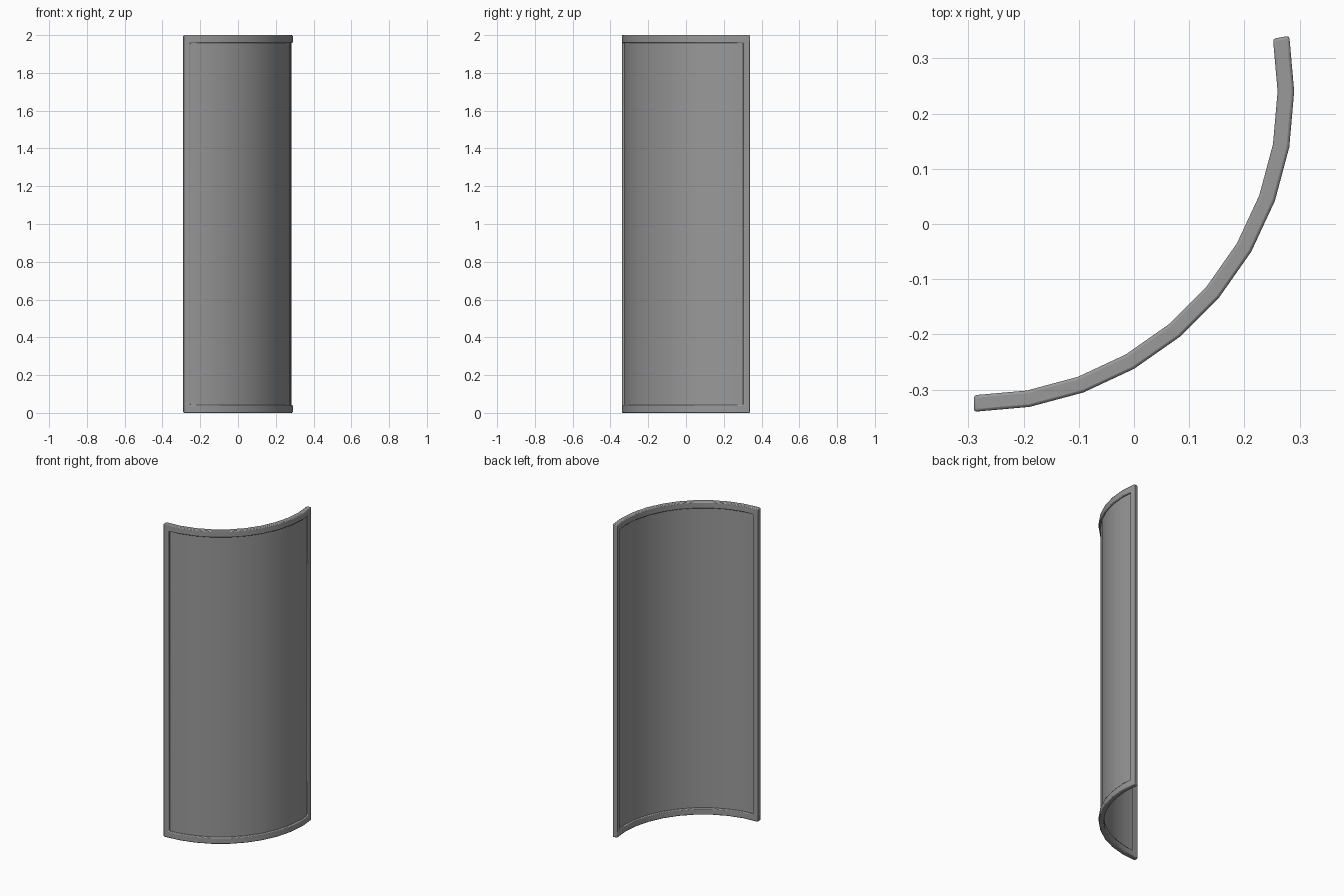
import bpy, bmesh
from math import cos, sin, radians
from mathutils import Vector

if "Cube" in bpy.data.objects:
    bpy.data.objects.remove(bpy.data.objects["Cube"])

HEIGHT, STEPS = 2.0, 10
CENTRE = Vector((-0.29, 0.24))      # axis of the curve

grey = bpy.data.materials.new("mid grey")
grey.use_nodes = True
colour = (0.32, 0.32, 0.32, 1)
grey.diffuse_color = colour
grey.node_tree.nodes["Principled BSDF"].inputs["Base Color"].default_value = colour


def arc_point(t, radius):
    """Point on the faceted arc; t counts ten-degree facets."""
    i = min(int(t), STEPS - 1)
    a, b = (CENTRE + radius * Vector((cos(radians(d)), sin(radians(d))))
            for d in (10 * i - 90, 10 * i - 80))
    return a.lerp(b, t - i)


def curved_shell(name, columns, rows, outer, inner, keep, bevel=0):
    bm = bmesh.new()
    grid = [[bm.verts.new((*arc_point(t, outer), z)) for z in rows] for t in columns]
    for i in range(len(columns) - 1):
        for j in range(len(rows) - 1):
            if keep(i, j):
                bm.faces.new((grid[i][j], grid[i + 1][j],
                              grid[i + 1][j + 1], grid[i][j + 1]))
    # thicken toward the axis
    new = bmesh.ops.extrude_face_region(bm, geom=bm.faces[:], use_keep_orig=True)["geom"]
    for v in new:
        if isinstance(v, bmesh.types.BMVert):
            v.co.xy = CENTRE + (v.co.xy - CENTRE) * (inner / outer)
    bmesh.ops.recalc_face_normals(bm, faces=bm.faces[:])
    mesh = bpy.data.meshes.new(name)
    bm.to_mesh(mesh)
    bm.free()
    mesh.materials.append(grey)
    obj = bpy.data.objects.new(name, mesh)
    bpy.context.collection.objects.link(obj)
    if bevel:
        mod = obj.modifiers.new("rounded edges", "BEVEL")
        mod.width, mod.segments = bevel, 2
        mod.limit_method, mod.angle_limit = "ANGLE", radians(40)
    bpy.ops.object.select_all(action="DESELECT")
    obj.select_set(True)
    bpy.context.view_layer.objects.active = obj
    bpy.ops.object.shade_smooth_by_angle(angle=radians(30))
    return obj


middle = list(range(1, STEPS))
side, rail = 0.37, 0.042            # frame widths, in facets and in height

# raised border frame
columns = [0, side] + middle + [STEPS - side, STEPS]
rows = [0, rail, HEIGHT - rail, HEIGHT]
curved_shell("border_frame", columns, rows, 0.58, 0.55,
             lambda i, j: i in (0, len(columns) - 2) or j != 1, bevel=0.005)

# thin sheet set into the frame
inset = side / 2
curved_shell("curved_panel", [inset] + middle + [STEPS - inset],
             [rail / 2, HEIGHT - rail / 2], 0.57, 0.56, lambda i, j: True)
